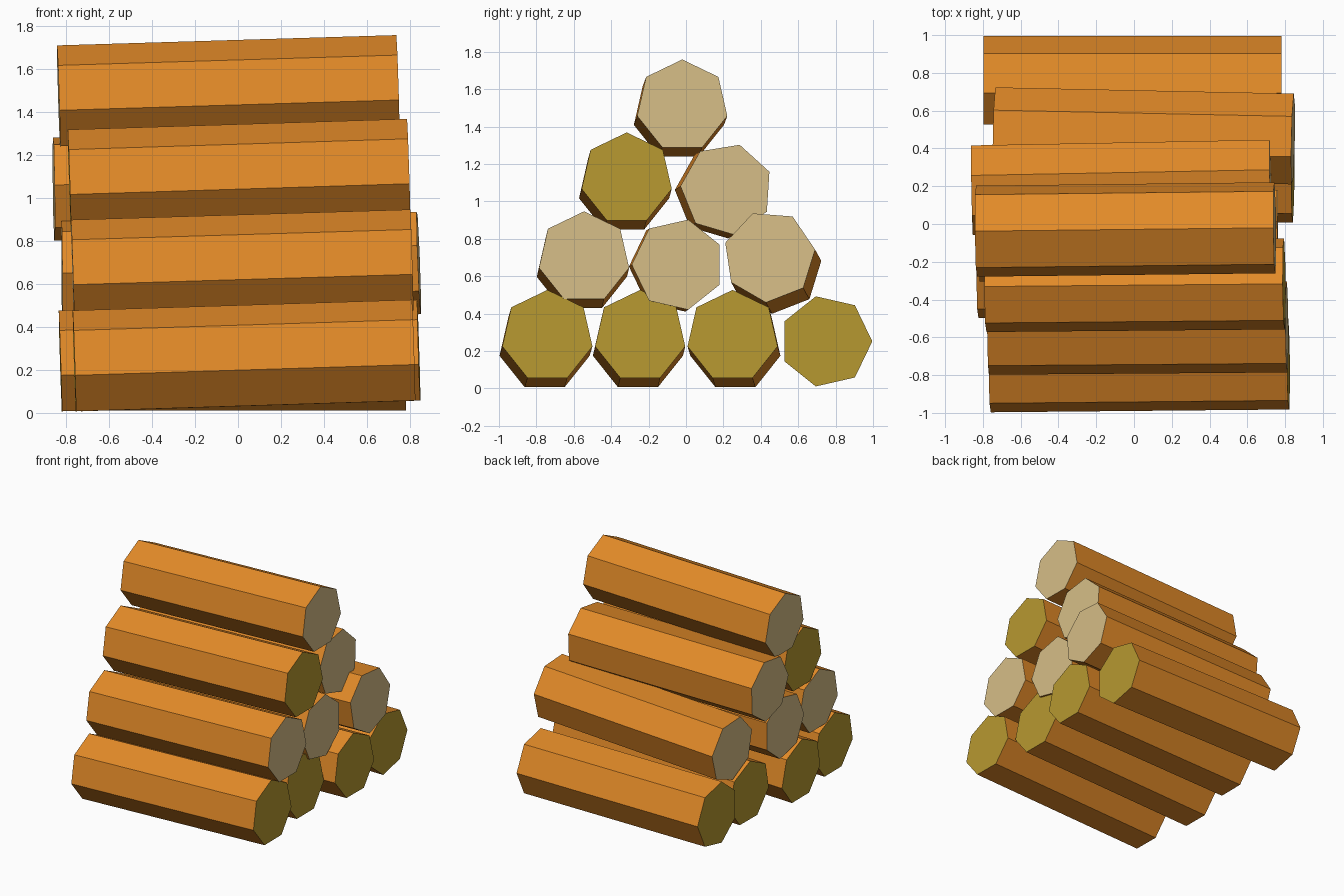
import bpy, bmesh, math
from mathutils import Vector

if "Cube" in bpy.data.objects:
    bpy.data.objects.remove(bpy.data.objects["Cube"])

R, HALF, SIDES = 0.247, 0.79, 7


def material(name, rgb):
    m = bpy.data.materials.new(name)
    m.diffuse_color = (*rgb, 1.0)
    m.use_nodes = True
    m.node_tree.nodes["Principled BSDF"].inputs["Base Color"].default_value = m.diffuse_color
    return m


bark = material("orange bark", (0.76, 0.255, 0.021))
pale = material("pale cut wood", (0.67, 0.51, 0.24))
olive = material("olive cut wood", (0.47, 0.315, 0.03))


def log(name, mid_x, y, z, dy, dz, angle, cut):
    """Seven-sided log: (y, z) is the +x end centre, (dy, dz) the offset of the -x end."""
    right = Vector((mid_x + HALF, y, z))
    left = Vector((mid_x - HALF, y + dy, z + dz))
    axis = (right - left).normalized()
    bm = bmesh.new()
    rings = []
    for c in (left, right):
        ring = []
        for i in range(SIDES):
            a = math.radians(angle) + math.tau * i / SIDES
            p = Vector((0, R * math.cos(a), R * math.sin(a)))
            p.x = -(p.y * axis.y + p.z * axis.z) / axis.x   # square-cut ends
            ring.append(bm.verts.new(c + p))
        rings.append(ring)
    for i in range(SIDES):
        j = (i + 1) % SIDES
        bm.faces.new((rings[0][i], rings[0][j], rings[1][j], rings[1][i]))
    for ring in rings:
        bm.faces.new(ring).material_index = 1
    bmesh.ops.recalc_face_normals(bm, faces=bm.faces)
    me = bpy.data.meshes.new(name)
    bm.to_mesh(me)
    bm.free()
    me.materials.append(bark)
    me.materials.append(cut)
    bpy.context.collection.objects.link(bpy.data.objects.new(name, me))


# Bottom row
log("bottom_log_1", 0.028, -0.741, 0.28, -0.015, -0.05, 90, olive)
log("bottom_log_2", -0.037, -0.245, 0.28, -0.012, -0.05, 90, olive)
log("bottom_log_3", 0.052, 0.249, 0.28, 0.015, -0.05, 90, olive)
log("bottom_log_4", -0.008, 0.749, 0.252, 0, 0, 0, olive)
# Second row
log("second_log_1", 0.02, -0.545, 0.70, -0.012, -0.048, 90, pale)
log("second_log_2", -0.03, -0.043, 0.662, -0.015, -0.01, 180, pale)
log("second_log_3", 0.052, 0.446, 0.706, 0.033, -0.06, 8.5, pale)
# Third row
log("third_log_1", 0.005, -0.317, 1.122, -0.014, -0.05, 90, olive)
log("third_log_2", -0.068, 0.217, 1.066, -0.03, -0.02, 73.5, pale)
# Top
log("top_log", -0.045, -0.02, 1.512, -0.018, -0.048, 90, pale)
